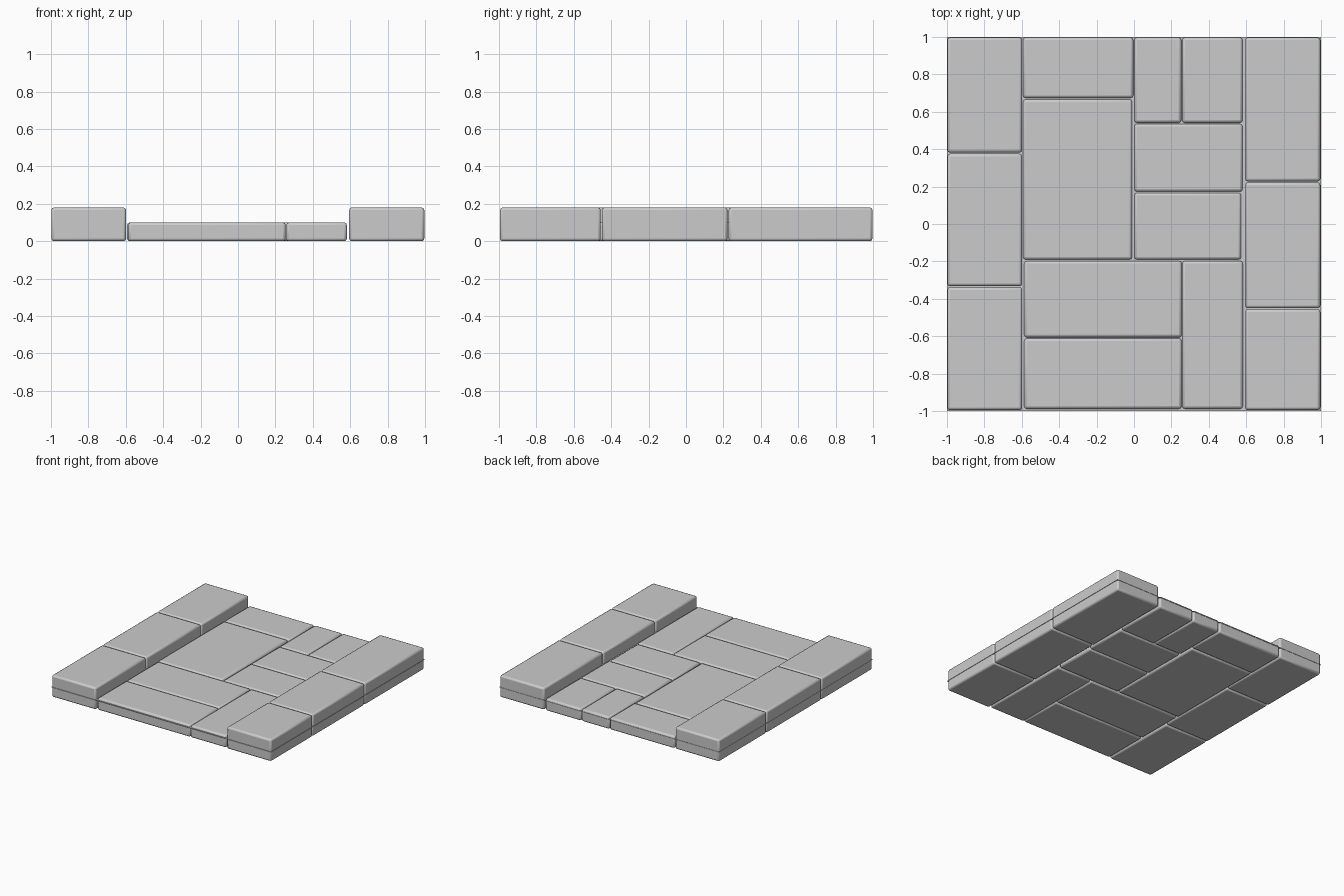
import bpy

if "Cube" in bpy.data.objects:
    bpy.data.objects.remove(bpy.data.objects["Cube"])


def stone(name, x0, x1, y0, y1, height):
    """Rounded-edge paving stone standing on z = 0."""
    bpy.ops.mesh.primitive_cube_add(
        size=1, location=((x0 + x1) / 2, (y0 + y1) / 2, height / 2))
    ob = bpy.context.object
    ob.name = name
    ob.scale = (x1 - x0, y1 - y0, height)
    bpy.ops.object.transform_apply(location=False, rotation=False, scale=True)
    bevel = ob.modifiers.new("rounded_edges", 'BEVEL')
    bevel.width = 0.014
    bevel.segments = 2
    bpy.ops.object.shade_smooth_by_angle()
    return ob


# Raised kerb stones along both sides
for side, x0, x1, rows in (
        ("left", -0.998, -0.598, ((0.382, 0.997), (-0.332, 0.376), (-0.995, -0.338))),
        ("right", 0.594, 0.996, ((0.228, 0.997), (-0.450, 0.222), (-0.995, -0.456)))):
    for i, (y0, y1) in enumerate(rows):
        stone(f"{side}_kerb_{i + 1}", x0, x1, y0, y1, 0.18)

# Lower paving slabs in the middle: x0, x1, y0, y1
slabs = (
    (-0.593, -0.004, 0.674, 0.997),
    (-0.593, -0.010, -0.190, 0.666),
    (0.002, 0.253, 0.541, 0.997),
    (0.258, 0.580, 0.541, 0.997),
    (0.002, 0.580, 0.173, 0.535),
    (0.002, 0.573, -0.190, 0.167),
    (-0.587, 0.255, -0.606, -0.198),
    (-0.587, 0.255, -0.988, -0.612),
    (0.258, 0.582, -0.988, -0.198),
)
for i, s in enumerate(slabs):
    stone(f"paving_slab_{i + 1}", *s, 0.10)

# Flat mortar sheet filling the joints
bpy.ops.mesh.primitive_plane_add(size=2, location=(0, 0, 0.083))
bpy.context.object.name = "mortar_sheet"
